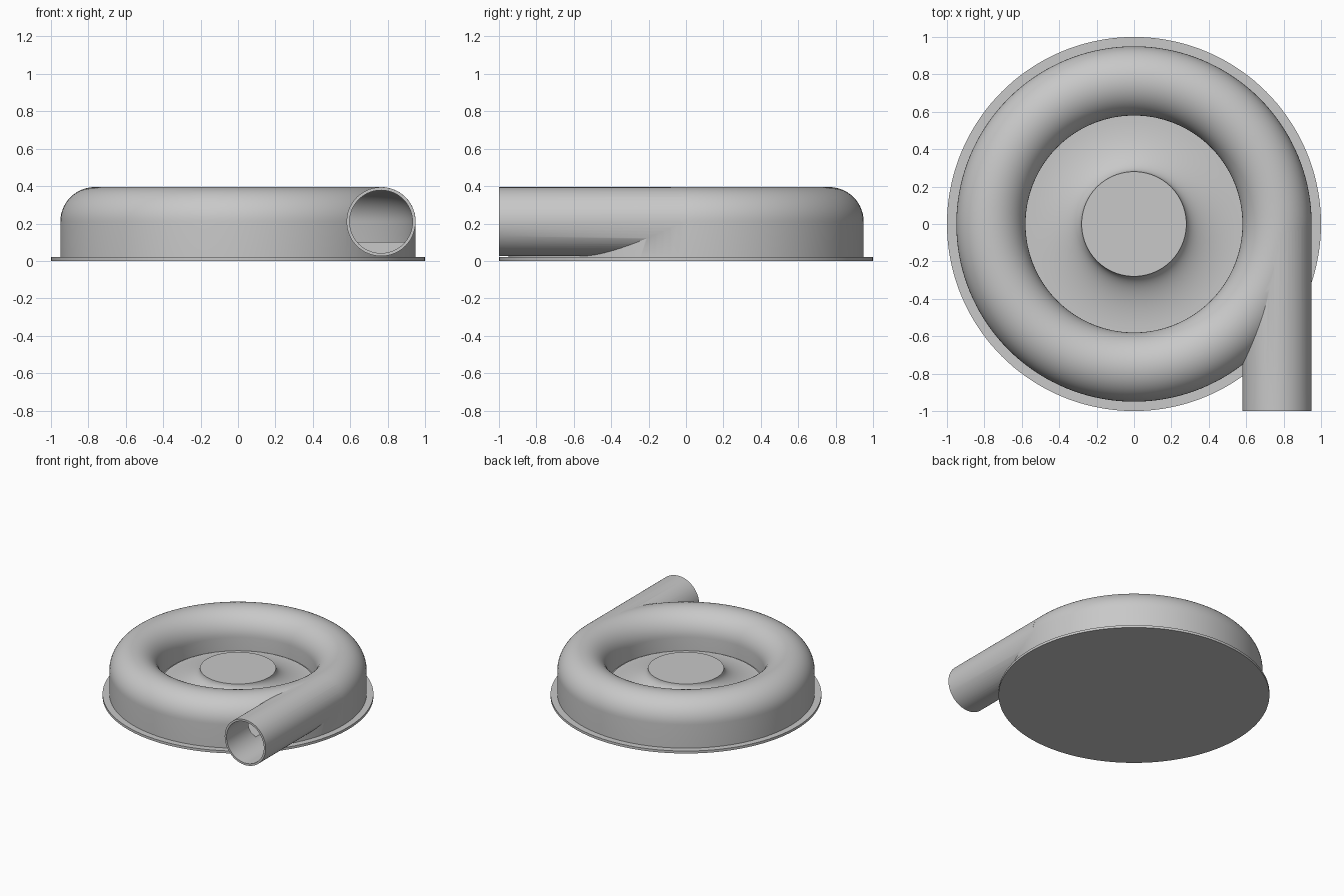
import bpy, bmesh, math
from mathutils import Matrix

cube = bpy.data.objects.get("Cube")
if cube:
    bpy.data.objects.remove(cube, do_unlink=True)

# One plain grey for the whole casing
grey = bpy.data.materials.new("casing grey")
grey.use_nodes = True
colour = (0.58, 0.58, 0.58, 1)
grey.diffuse_color = colour
grey.node_tree.nodes["Principled BSDF"].inputs["Base Color"].default_value = colour

SEGMENTS = 144
RING, MID, TUBE, WALL = 0.765, 0.21, 0.185, 0.016
FLOOR = 0.1


def finish(name, bm):
    bmesh.ops.remove_doubles(bm, verts=bm.verts, dist=1e-5)
    bmesh.ops.recalc_face_normals(bm, faces=bm.faces)
    mesh = bpy.data.meshes.new(name)
    bm.to_mesh(mesh)
    bm.free()
    mesh.materials.append(grey)
    obj = bpy.data.objects.new(name, mesh)
    bpy.context.collection.objects.link(obj)
    return obj


def lathe(name, profile, closed=False):
    """Turn an (r, z) profile around the vertical axis."""
    bm = bmesh.new()
    verts = [bm.verts.new((r, 0, z)) for r, z in profile]
    edges = [bm.edges.new(pair) for pair in zip(verts, verts[1:])]
    if closed:
        edges.append(bm.edges.new((verts[-1], verts[0])))
    bmesh.ops.spin(bm, geom=verts + edges, cent=(0, 0, 0), axis=(0, 0, 1),
                   angle=math.tau, steps=SEGMENTS, use_merge=True)
    return finish(name, bm)


def pipe(name, radius, y0, y1):
    """Solid round bar along y at the outlet position."""
    bm = bmesh.new()
    place = (Matrix.Translation((RING, (y0 + y1) / 2, MID))
             @ Matrix.Rotation(math.pi / 2, 4, 'X'))
    bmesh.ops.create_cone(bm, cap_ends=True, segments=72, radius1=radius,
                          radius2=radius, depth=y1 - y0, matrix=place)
    return finish(name, bm)


def half_round(radius, steps=28):
    return [(RING + radius * math.cos(math.pi * i / steps),
             MID + radius * math.sin(math.pi * i / steps)) for i in range(steps + 1)]


def combine(target, other, operation):
    mod = target.modifiers.new(operation, 'BOOLEAN')
    mod.operation, mod.solver, mod.object = operation, 'EXACT', other
    bpy.context.view_layer.objects.active = target
    bpy.ops.object.modifier_apply(modifier=mod.name)
    bpy.data.objects.remove(other, do_unlink=True)


# Flat mounting plate
base = lathe("base_plate", [(0, 0), (1, 0), (1, 0.02), (0, 0.02)])

# Ring-shaped casing with the tangential outlet pipe joined on
casing = lathe("volute_casing", [(0, 0.01), (RING + TUBE, 0.01)] + half_round(TUBE)
               + [(RING - TUBE, FLOOR), (0, FLOOR)])
combine(casing, pipe("outlet_pipe", TUBE - 0.0005, -1, -0.03), 'UNION')

# Hollow out the ring chamber and the pipe bore
inner = TUBE - WALL
combine(casing, lathe("chamber_cutter", [(RING + inner, FLOOR)] + half_round(inner)
                      + [(RING - inner, FLOOR)], closed=True), 'DIFFERENCE')
combine(casing, pipe("bore_cutter", inner - 0.001, -1.1, -0.04), 'DIFFERENCE')

# Central hub with a hollow-curved flare
flare = [(0.57 - 0.29 * math.sin(a), 0.23 - 0.125 * math.cos(a))
         for a in (math.pi / 2 * i / 20 for i in range(21))]
hub = lathe("centre_hub", [(0, 0.05), (0.57, 0.05)] + flare + [(0, 0.23)])

for obj in (base, casing, hub):
    bpy.ops.object.select_all(action='DESELECT')
    obj.select_set(True)
    bpy.context.view_layer.objects.active = obj
    bpy.ops.object.shade_smooth_by_angle(angle=math.radians(30))
